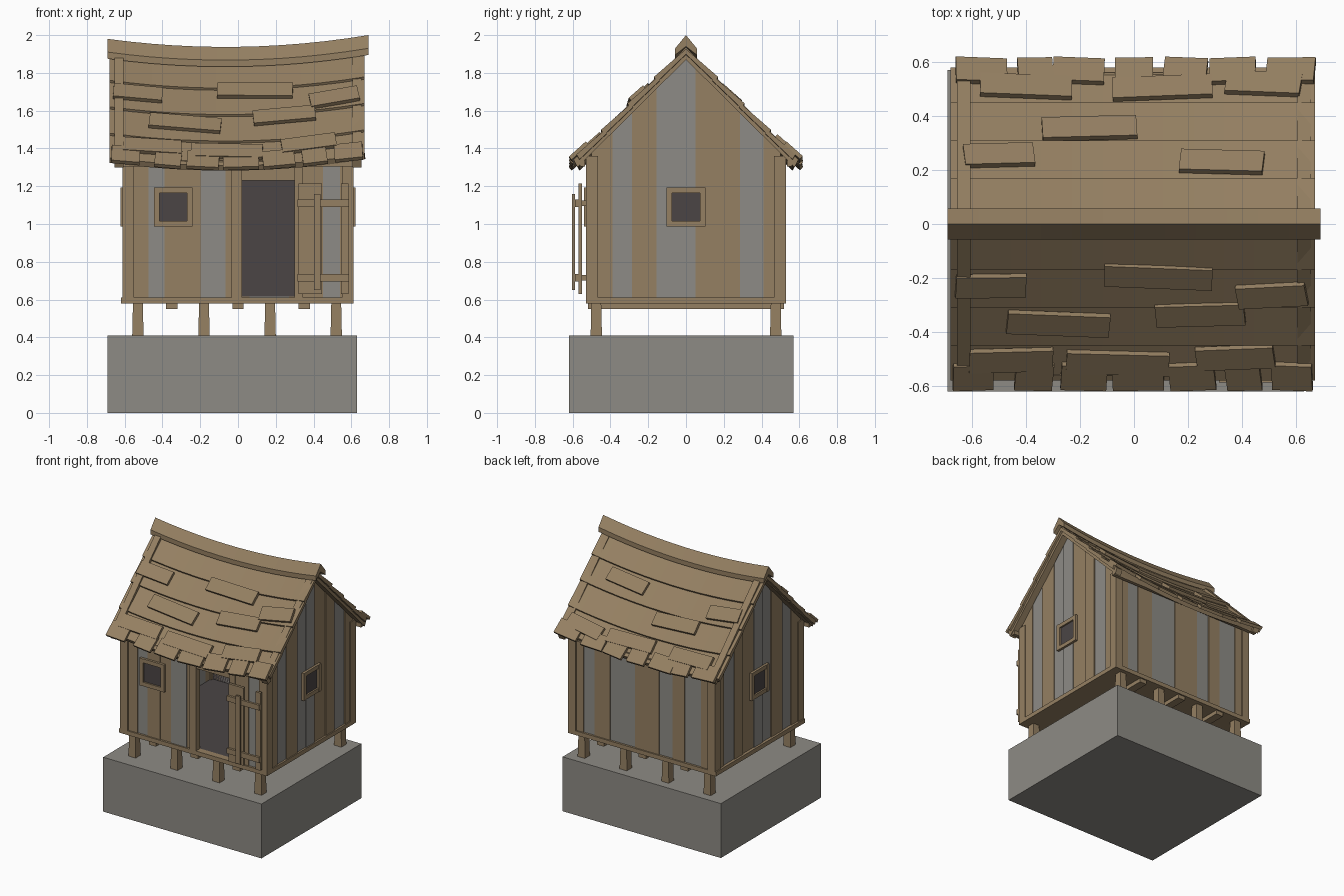
import bpy, bmesh, math
from mathutils import Matrix, Vector

if "Cube" in bpy.data.objects:
    bpy.data.objects.remove(bpy.data.objects["Cube"], do_unlink=True)


def material(name, rgb):
    m = bpy.data.materials.new(name)
    m.use_nodes = True
    color = (*rgb, 1)
    m.diffuse_color = color
    m.node_tree.nodes["Principled BSDF"].inputs["Base Color"].default_value = color
    return m


WOOD = material("brown wood", (0.30, 0.215, 0.122))
GREY = material("weathered grey wood", (0.27, 0.26, 0.24))
STONE = material("grey stone", (0.27, 0.258, 0.232))
DARK = material("dark interior", (0.07, 0.06, 0.06))


def finish(name, bm, mat):
    bmesh.ops.recalc_face_normals(bm, faces=bm.faces)
    me = bpy.data.meshes.new(name)
    bm.to_mesh(me)
    bm.free()
    me.materials.append(mat)
    ob = bpy.data.objects.new(name, me)
    bpy.context.collection.objects.link(ob)
    return ob


def box(name, x, y, z, mat=WOOD, taper=1.0):
    """Box from (min, max) pairs; taper scales the top face."""
    bm = bmesh.new()
    bmesh.ops.create_cube(bm, size=1)
    mid = [(a + b) / 2 for a, b in (x, y, z)]
    for v in bm.verts:
        k = taper if v.co.z > 0 else 1
        v.co = Vector((mid[0] + v.co.x * (x[1] - x[0]) * k,
                       mid[1] + v.co.y * (y[1] - y[0]) * k,
                       mid[2] + v.co.z * (z[1] - z[0])))
    return finish(name, bm, mat)


def sweep(name, profile, x0, x1, steps=1, drop=lambda x: 0, mat=WOOD):
    """Carry a (y, z) outline along x, lowered by drop(x)."""
    bm = bmesh.new()
    rings = []
    for i in range(steps + 1):
        x = x0 + (x1 - x0) * i / steps
        rings.append([bm.verts.new((x, y, z - drop(x))) for y, z in profile])
    n = len(profile)
    for a, b in zip(rings, rings[1:]):
        for j in range(n):
            k = (j + 1) % n
            bm.faces.new((a[j], a[k], b[k], b[j]))
    bm.faces.new(rings[0])
    bm.faces.new(rings[-1][::-1])
    return finish(name, bm, mat)


def sag(x):
    return 0.052 * (1 - (x / 0.69) ** 2) + 0.01 * (1 - x / 0.69)


# Stone base, stilts, joists and floor
box("stone_base", (-0.69, 0.63), (-0.62, 0.57), (0, 0.41), STONE)
for x in (-0.53, -0.18, 0.17, 0.52):
    for y in (-0.475, 0.475):
        box("stilt", (x - 0.03, x + 0.03), (y - 0.03, y + 0.03), (0.41, 0.58), WOOD, 0.87)
for x in (-0.35, 0, 0.35):
    box("floor_joist", (x - 0.03, x + 0.03), (-0.52, 0.52), (0.55, 0.58))
box("floor_frame", (-0.62, 0.612), (-0.53, 0.53), (0.58, 0.612))

# Dark room, open towards the doorway
room = bmesh.new()
bmesh.ops.create_cube(room, size=1)
bmesh.ops.scale(room, vec=(1.14, 0.97, 0.73), verts=room.verts)
bmesh.ops.translate(room, vec=(0, 0, 0.98), verts=room.verts)
bmesh.ops.delete(room, geom=[f for f in room.faces if f.normal.y < -0.9], context="FACES")
finish("room_lining", room, DARK)


# Long walls: (start, end, material) per plank, slight relief between neighbours
def long_wall(name, planks, side):
    for i, (a, b, mat) in enumerate(planks):
        out = 0.52 - 0.006 * (i % 2)
        box(name, (a, b), sorted((side * 0.485, side * out)), (0.61, 1.345), mat)


long_wall("front_plank", [
    (-0.56, -0.475, WOOD), (-0.475, -0.39, GREY), (-0.39, -0.285, WOOD),
    (-0.285, -0.195, WOOD), (-0.195, -0.065, GREY), (-0.065, -0.02, WOOD),
    (0.33, 0.45, WOOD), (0.45, 0.54, GREY), (0.54, 0.57, WOOD)], -1)
edges = (-0.57, -0.49, -0.35, -0.25, -0.14, 0.06, 0.27, 0.4, 0.49, 0.57)
long_wall("back_plank", [(a, b, GREY if i % 2 else WOOD)
                         for i, (a, b) in enumerate(zip(edges, edges[1:]))], 1)

# Gable walls with planks cut to the roof slope
edges = (-0.5, -0.39, -0.285, -0.155, -0.05, 0.05, 0.185, 0.285, 0.41, 0.5)
grey_planks = (1, 3, 4, 7)
for side in (-1, 1):
    for i, (a, b) in enumerate(zip(edges, edges[1:])):
        top = [(b, 1.89 - abs(b))] + ([(0, 1.89)] if a < 0 < b else []) + [(a, 1.89 - abs(a))]
        out = 0.604 - 0.006 * (i % 2)
        sweep("gable_plank", [(a, 0.61), (b, 0.61)] + top, side * 0.56, side * out,
              mat=GREY if i in grey_planks else WOOD)
    for y in (-1, 1):
        box("corner_post", sorted((side * 0.55, side * 0.612)),
            sorted((y * 0.465, y * 0.53)), (0.6, 1.36))


# Windows: four frame bars round a dark pane, turned to the wall
def window(name, place):
    h, w = 0.103, 0.03
    parts = [box(name + "_pane", (-0.08, 0.08), (-0.006, 0.0), (-0.08, 0.08), DARK)]
    for s in (-1, 1):
        parts.append(box(name + "_side", sorted((s * (h - w), s * h)), (-0.02, 0), (-h, h)))
        parts.append(box(name + "_rail", (w - h, h - w), (-0.018, 0), sorted((s * (h - w), s * h))))
    for p in parts:
        p.data.transform(place)


window("front_window", Matrix.Translation((-0.343, -0.519, 1.09)))
for s in (-1, 1):
    window("gable_window", Matrix.Translation((s * 0.603, 0, 1.09)) @ Matrix.Rotation(s * math.pi / 2, 4, "Z"))

# Doorway frame and the door folded open against the wall
box("door_jamb_right", (-0.035, 0.02), (-0.53, -0.48), (0.61, 1.34))
box("door_jamb_left", (0.3, 0.345), (-0.53, -0.48), (0.61, 1.34))
box("door_lintel", (0.02, 0.3), (-0.522, -0.48), (1.23, 1.34))
for a, b in ((0.32, 0.395), (0.395, 0.445), (0.545, 0.585)):
    box("door_plank", (a, b), (-0.57, -0.55), (0.63, 1.215))
for z in (0.715, 1.11):
    box("door_crossbar", (0.315, 0.587), (-0.587, -0.57), (z - 0.02, z + 0.02))
    box("door_hinge", (0.325, 0.345), (-0.55, -0.525), (z - 0.015, z + 0.015))
box("door_brace", (0.402, 0.438), (-0.603, -0.587), (0.65, 1.16))

# Roof: lapped sagging courses, rafters at the gables, ridge cap
courses = (0, 0.17, 0.31, 0.45, 0.58)
for side in (-1, 1):
    for top, low in zip(courses, courses[1:]):
        a = max(top - 0.03, 0)
        outline = [(a, 1.93 - a), (low, 1.952 - low), (low - 0.016, 1.925 - low), (a, 1.902 - a)]
        sweep("roof_course", [(side * y, z) for y, z in outline], -0.68, 0.67, 12, sag)
    for x in (-0.63, 0.63):
        rafter = [(0, 1.936), (0.595, 1.341), (0.575, 1.30), (0, 1.87)]
        sweep("gable_rafter", [(side * y, z) for y, z in rafter], x - 0.025, x + 0.025)
    box("eave_beam", (-0.65, 0.65), sorted((side * 0.535, side * 0.56)), (1.305, 1.335))
sweep("ridge_cap", [(0, 2.0), (0.057, 1.93), (0.057, 1.895), (0, 1.94), (-0.057, 1.895), (-0.057, 1.93)],
      -0.69, 0.69, 12, sag)


# Loose shingles: (x start, x end, y centre, tilt in degrees)
def shingle(x0, x1, y, tilt, depth):
    x, s = (x0 + x1) / 2, 1 if y < 0 else -1
    pitch = math.radians(42)
    length = (depth - 0.015) / math.cos(pitch)
    ob = box("loose_shingle", ((x0 - x1) / 2, (x1 - x0) / 2), (-length / 2, length / 2), (-0.011, 0.011))
    lean = math.atan(0.104 * x / 0.476 + 0.0145)
    ob.data.transform(Matrix.Translation((x, y, 1.962 - abs(y) - sag(x)))
                      @ Matrix.Rotation(-lean, 4, "Y")
                      @ Matrix.Rotation(s * pitch, 4, "X")
                      @ Matrix.Rotation(math.radians(tilt), 4, "Z"))


for row in [(-0.66, -0.4, -0.23, 1), (-0.11, 0.29, -0.195, -3), (0.38, 0.64, -0.265, 4),
            (-0.47, -0.09, -0.37, -3), (0.08, 0.41, -0.335, 2), (-0.61, -0.3, -0.505, 2),
            (-0.25, 0.13, -0.515, -2), (0.23, 0.52, -0.495, 3),
            (-0.63, -0.37, 0.255, 2), (-0.34, 0.01, 0.355, 2), (0.17, 0.48, 0.23, -2),
            (-0.57, -0.23, 0.51, -3), (-0.08, 0.29, 0.505, 3), (0.34, 0.62, 0.52, -3)]:
    shingle(*row, 0.09)
for x0, x1, tilt in [(-0.67, -0.52, 3), (-0.44, -0.3, -2), (-0.27, -0.1, -2), (-0.08, 0.11, 1),
                     (0.13, 0.3, 3), (0.34, 0.47, 2), (0.51, 0.66, -3)]:
    shingle(x0, x1, -0.565, tilt, 0.105)
for x0, x1, tilt in [(-0.66, -0.47, -3), (-0.43, -0.3, 1), (-0.3, -0.11, -3), (-0.07, 0.07, 1),
                     (0.11, 0.27, -3), (0.28, 0.45, 3), (0.49, 0.67, 1)]:
    shingle(x0, x1, 0.567, tilt, 0.1)
